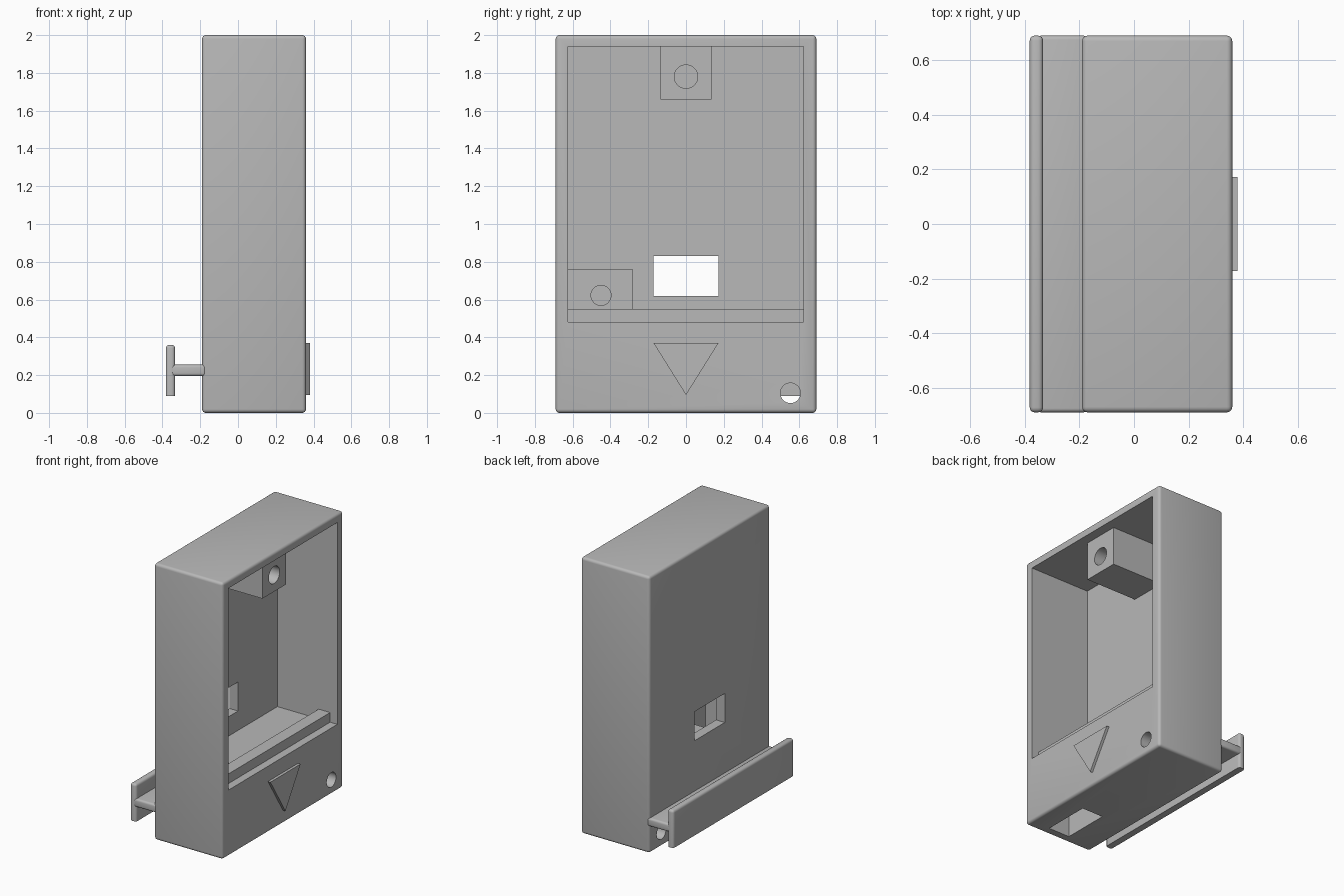
import bpy, bmesh, math
from mathutils import Matrix, Vector

cube = bpy.data.objects.get("Cube")
if cube:
    bpy.data.objects.remove(cube, do_unlink=True)

grey = bpy.data.materials.new("plain grey")
grey.use_nodes = True
grey.diffuse_color = (0.48, 0.48, 0.48, 1)
grey.node_tree.nodes["Principled BSDF"].inputs["Base Color"].default_value = (0.48, 0.48, 0.48, 1)


def finish(name, bm):
    bmesh.ops.recalc_face_normals(bm, faces=bm.faces)
    mesh = bpy.data.meshes.new(name)
    bm.to_mesh(mesh)
    bm.free()
    mesh.materials.append(grey)
    obj = bpy.data.objects.new(name, mesh)
    bpy.context.collection.objects.link(obj)
    return obj


def box(name, x, y, z, round_off=0, flat_bottom=False):
    """Box between (min, max) pairs, with optional rounded edges."""
    bm = bmesh.new()
    bmesh.ops.create_cube(bm, size=1)
    for v in bm.verts:
        v.co = Vector([(a + b) / 2 + c * (b - a) for (a, b), c in zip((x, y, z), v.co)])
    if round_off:
        edges = [e for e in bm.edges
                 if not (flat_bottom and all(v.co.z < z[0] + 0.001 for v in e.verts))]
        bmesh.ops.bevel(bm, geom=edges, offset=round_off, segments=4,
                        profile=0.5, affect='EDGES')
    return finish(name, bm)


def rod(name, x, y, z, radius):
    """Cylinder along x."""
    bm = bmesh.new()
    place = Matrix.Translation(((x[0] + x[1]) / 2, y, z)) @ Matrix.Rotation(math.pi / 2, 4, 'Y')
    bmesh.ops.create_cone(bm, cap_ends=True, segments=48, radius1=radius, radius2=radius,
                          depth=x[1] - x[0], matrix=place)
    return finish(name, bm)


def cut(obj, cutters):
    for c in cutters:
        mod = obj.modifiers.new("cut", 'BOOLEAN')
        mod.operation = 'DIFFERENCE'
        mod.solver = 'EXACT'
        mod.object = c
    bpy.context.view_layer.update()
    deps = bpy.context.evaluated_depsgraph_get()
    mesh = bpy.data.meshes.new_from_object(obj.evaluated_get(deps))
    obj.modifiers.clear()
    obj.data = mesh
    for c in cutters:
        bpy.data.objects.remove(c, do_unlink=True)


BACK = -0.12        # inner face of the back wall
SIDE = 0.69         # half width
POST_Y = (-0.625, -0.28)

# Housing with cavity, window, cord hole and slot through the base
housing = box("housing", (-0.19, 0.36), (-SIDE, SIDE), (0, 2), 0.02)
cut(housing, [
    box("cavity_cutter", (BACK, 0.5), (-0.625, 0.622), (0.48, 1.94)),
    box("window_cutter", (-0.3, 0), (-0.172, 0.172), (0.62, 0.83)),
    rod("cord_cutter", (-0.3, 0.5), 0.553, 0.105, 0.053),
    box("slot_cutter", (0.04, 0.21), POST_Y, (-0.1, 0.52)),
])

# Screw posts with blind holes
top_post = box("top_post", (BACK - 0.02, 0.29), (-0.135, 0.135), (1.66, 1.96))
cut(top_post, [rod("top_hole_cutter", (-0.05, 0.4), 0, 1.78, 0.062)])
low_post = box("low_post", (BACK - 0.02, 0.04), (POST_Y[0] - 0.02, POST_Y[1]), (0.46, 0.76))
cut(low_post, [rod("low_hole_cutter", (-0.09, 0.2), -0.45, 0.622, 0.053)])

# Retaining bar across the cavity floor
bar = box("retaining_bar", (0.21, 0.302), (-0.64, 0.637), (0.46, 0.55))

# Raised triangle on the face
bm = bmesh.new()
tri = bm.faces.new([bm.verts.new((0.35, y, z)) for y, z in ((-0.172, 0.37), (0.172, 0.37), (0, 0.095))])
grown = bmesh.ops.extrude_face_region(bm, geom=[tri])["geom"]
bmesh.ops.translate(bm, vec=(0.03, 0, 0), verts=[g for g in grown if isinstance(g, bmesh.types.BMVert)])
triangle = finish("triangle_marker", bm)

# Rear T-shaped rail
stem = box("rail_stem", (-0.355, -0.17), (-SIDE, SIDE), (0.195, 0.255), 0.015)
plate = box("rail_plate", (-0.382, -0.333), (-SIDE, SIDE), (0.09, 0.36), 0.018, True)

bpy.ops.object.select_all(action='DESELECT')
for part in (housing, top_post, low_post, bar, triangle, stem, plate):
    part.select_set(True)
bpy.context.view_layer.objects.active = housing
bpy.ops.object.shade_smooth_by_angle(angle=math.radians(35))
